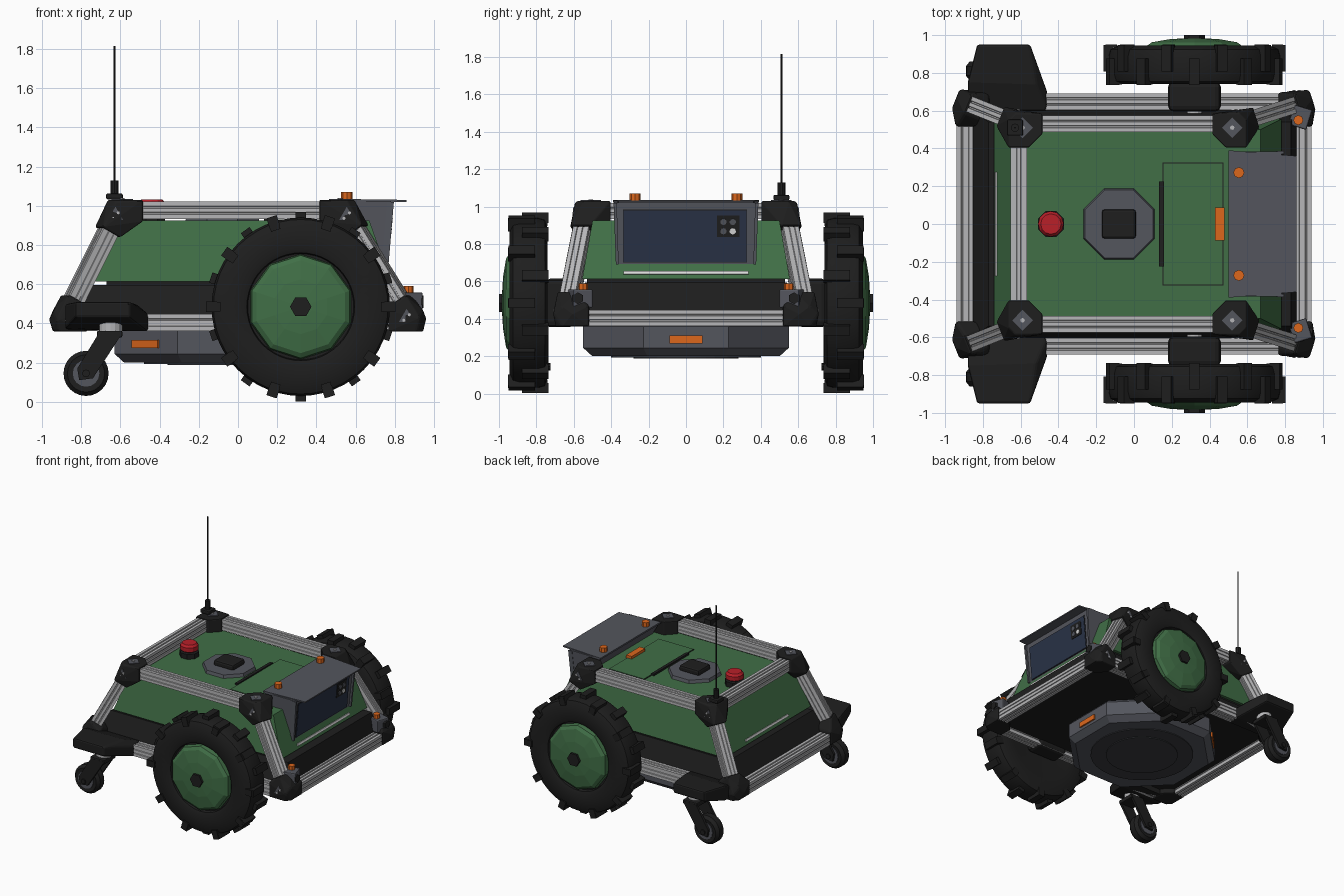
import bpy, bmesh, math
from mathutils import Vector, Matrix

if "Cube" in bpy.data.objects:
    bpy.data.objects.remove(bpy.data.objects["Cube"])


def material(name, rgb):
    m = bpy.data.materials.new(name)
    m.diffuse_color = (*rgb, 1)
    m.use_nodes = True
    m.node_tree.nodes["Principled BSDF"].inputs["Base Color"].default_value = m.diffuse_color
    return m


GREEN = material("green", (0.052, 0.158, 0.062))
BLACK = material("black", (0.013, 0.013, 0.013))
ALU = material("aluminium", (0.47, 0.47, 0.48))
GREY = material("grey", (0.088, 0.092, 0.11))
DARK = material("dark_grey", (0.042, 0.044, 0.05))
NAVY = material("navy", (0.022, 0.032, 0.062))
ORANGE = material("orange", (0.72, 0.135, 0.012))
RED = material("red", (0.48, 0.014, 0.022))
WHITE = material("white", (0.7, 0.7, 0.7))


def finish(name, bm, mat, smooth=False, bevel=0):
    bmesh.ops.recalc_face_normals(bm, faces=bm.faces)
    me = bpy.data.meshes.new(name)
    bm.to_mesh(me)
    bm.free()
    me.materials.append(mat)
    ob = bpy.data.objects.new(name, me)
    bpy.context.collection.objects.link(ob)
    if bevel:
        mod = ob.modifiers.new("bevel", 'BEVEL')
        mod.width, mod.segments, mod.limit_method = bevel, 2, 'ANGLE'
    if smooth:
        bpy.context.view_layer.objects.active = ob
        ob.select_set(True)
        bpy.ops.object.shade_smooth_by_angle(angle=math.radians(35))
        ob.select_set(False)
    return ob


def hull(name, pts, mat, bevel=0):
    bm = bmesh.new()
    for p in pts:
        bm.verts.new(p)
    r = bmesh.ops.convex_hull(bm, input=bm.verts)
    junk = [g for g in r["geom_interior"] + r["geom_unused"] if isinstance(g, bmesh.types.BMVert)]
    bmesh.ops.delete(bm, geom=list(set(junk)), context='VERTS')
    bmesh.ops.dissolve_limit(bm, angle_limit=0.02, verts=bm.verts, edges=bm.edges)
    return finish(name, bm, mat, bevel=bevel)


def box(name, c, size, mat, turn=0, bevel=0, lean=0):
    bm = bmesh.new()
    bmesh.ops.create_cube(bm, size=1, matrix=Matrix.Translation(c) @ Matrix.Rotation(turn, 4, 'Z')
                          @ Matrix.Rotation(lean, 4, 'Y') @ Matrix.Diagonal((*size, 1)))
    return finish(name, bm, mat, bevel=bevel)


def cyl(name, a, b, r, mat, n=16, r2=None, turn=0, smooth=False):
    a, b = Vector(a), Vector(b)
    bm = bmesh.new()
    q = (b - a).to_track_quat('Z', 'Y').to_matrix().to_4x4()
    bmesh.ops.create_cone(bm, cap_ends=True, segments=n, radius1=r, radius2=r if r2 is None else r2,
                          depth=(b - a).length,
                          matrix=Matrix.Translation((a + b) / 2) @ q @ Matrix.Rotation(turn, 4, 'Z'))
    return finish(name, bm, mat, smooth)


def bar(name, a, b, w=0.087):
    """Square extrusion with two shallow slots along each side."""
    a, b = Vector(a), Vector(b)
    h, d = w / 2, 0.006
    side = [(-h, 0), (-.48 * h, 0), (-.43 * h, d), (-.27 * h, d), (-.22 * h, 0),
            (.22 * h, 0), (.27 * h, d), (.43 * h, d), (.48 * h, 0)]
    q = (b - a).to_track_quat('Z', 'Y')
    bm = bmesh.new()
    vs = []
    for k in range(4):
        for t, dep in side:
            p = Matrix.Rotation(k * math.pi / 2, 3, 'Z') @ Vector((t, dep - h, 0))
            vs.append(bm.verts.new(a + q @ p))
    f = bm.faces.new(vs)
    ext = bmesh.ops.extrude_face_region(bm, geom=[f])
    bmesh.ops.translate(bm, vec=b - a, verts=[v for v in ext["geom"] if isinstance(v, bmesh.types.BMVert)])
    return finish(name, bm, ALU)


def joint(name, c, dirs, h=0.054, length=0.125):
    """Corner block: hull around the ends of the meeting bars."""
    c, pts = Vector(c), []
    for d in dirs:
        d = Vector(d).normalized()
        q = d.to_track_quat('Z', 'Y')
        for t in (-0.02, length):
            pts += [c + d * t + q @ Vector((i * h, j * h, 0)) for i in (-1, 1) for j in (-1, 1)]
    hull(name, pts, BLACK, bevel=0.016)


def lathe(name, prof, y, s, x, z, mat, n, smooth=False, turn=0):
    """Spin (radius, depth) points about a sideways axle."""
    bm = bmesh.new()
    rings = [[bm.verts.new((x + r * math.cos(turn + 2 * math.pi * i / n), s * (y + d),
                            z + r * math.sin(turn + 2 * math.pi * i / n))) for i in range(n)] for r, d in prof]
    for p, q in zip(rings, rings[1:]):
        for i in range(n):
            bm.faces.new((p[i], p[(i + 1) % n], q[(i + 1) % n], q[i]))
    bm.faces.new(rings[0])
    bm.faces.new(rings[-1])
    return finish(name, bm, mat, smooth)


def frustum(x0, x1, y, z):
    return [(x, s * y, z) for x in (x0, x1) for s in (-1, 1)]


# Body shell, chassis and neck between them
hull("body_shell", frustum(-.74, .78, .555, .613) + frustum(-.62, .67, .50, .925), GREEN)
hull("chassis", frustum(-.87, .87, .61, .40) + frustum(-.77, .83, .54, .595), BLACK)
box("chassis_neck", (0.03, 0, .605), (1.4, 1.06, .03), BLACK)

# Mowing deck: regular octagon with sloped lower rim
MX, R8 = -.08, .55 / math.cos(math.pi / 8)
octo = [(R8 * math.cos(a), R8 * math.sin(a)) for a in (math.pi / 8 + i * math.pi / 4 for i in range(8))]
hull("mowing_deck", [(MX + x * k, y * k, z) for x, y in octo
                     for k, z in ((.95, .39), (1, .36), (1, .245), (.91, .2))], GREY)
cyl("deck_opening", (MX, 0, .194), (MX, 0, .2), .40, DARK, 32)
cyl("blade_cover", (MX, 0, .188), (MX, 0, .194), .28, DARK, 32)
box("deck_marker_front", (MX + .552, 0, .29), (.02, .175, .042), ORANGE)
for s in (-1, 1):
    box("deck_marker_side", (MX - .39, s * .39, .295), (.185, .02, .042), ORANGE, turn=s * math.pi / 4)

# Aluminium frame: cross bars
bar("lower_rear_bar", (-.895, -.58, .405), (-.895, .58, .405))
bar("lower_front_bar", (.895, -.58, .405), (.895, .58, .405))
bar("upper_rear_bar", (-.61, -.48, .977), (-.61, .48, .977))

for s in (-1, 1):
    # Side bars, posts and corner joints
    bar("lower_side_bar", (-.85, s * .648, .405), (.85, s * .648, .405))
    bar("upper_side_bar", (-.58, s * .53, .977), (.50, s * .53, .977))
    for e, xu, xl in ((-1, -.61, -.89), (1, .54, .89)):
        up, low = Vector((xu, s * .53, .975)), Vector((xl, s * .642, .412))
        bar("corner_post", up, low)
        joint("upper_joint", up, [(-e, 0, 0), (0, -s, 0), low - up])
        joint("lower_joint", low, [(-e, 0, 0), (0, -s, 0), up - low])
        cyl("joint_plate", (xu - e * .02, s * .51, 1.024), (xu - e * .02, s * .51, 1.034), .055, GREY, 4)
        cyl("joint_bolt", (xu - e * .02, s * .51, 1.03), (xu - e * .02, s * .51, 1.039), .012, ALU, 8)
        # Bolted gusset plates on the outer sides of the joints
        for gx, gy, gz in ((xu + e * .015, .603, .95), (xl - e * .03, .704, .43)):
            cyl("gusset_plate", (gx, s * (gy - .03), gz), (gx, s * gy, gz), .045, GREY, 3)
            for dx, dz in ((-.014, -.014), (.014, .014)):
                cyl("gusset_bolt", (gx + dx, s * (gy - .02), gz + dz), (gx + dx, s * (gy + .005), gz + dz),
                    .008, ALU, 8)
    # Front corner sensor and lamp
    box("sensor_bracket", (.88, s * .565, .508), (.10, .11, .10), GREY, turn=-s * .3, bevel=.008)
    cyl("corner_sensor", (.9, s * .578, .51), (.945, s * .578, .51), .032, BLACK, 6)
    cyl("corner_lamp", (.87, s * .55, .55), (.87, s * .55, .59), .026, ORANGE, 8)

    # Caster arm, bearing, fork and wheel
    hull("caster_arm", [(x, s * y, z) for x, y, z in (
        (-.88, .6, .36), (-.46, .6, .36), (-.88, .6, .45), (-.46, .6, .45), (-.46, .70, .36), (-.46, .70, .445),
        (-.88, .75, .375), (-.88, .75, .50), (-.83, .95, .43), (-.55, .95, .43), (-.83, .95, .51),
        (-.55, .95, .51), (-.52, .74, .50))], BLACK, bevel=.012)
    cyl("caster_bearing", (-.65, s * .80, .36), (-.65, s * .80, .42), .06, ALU, 16)
    box("caster_crown", (-.655, s * .81, .345), (.13, .15, .035), BLACK, bevel=.008)
    for d in (-.066, .066):
        y0, y1 = s * .81 + d - .01, s * .81 + d + .01
        hull("caster_fork", [(x, y, z) for y in (y0, y1) for x, z in (
            (-.71, .35), (-.59, .35), (-.74, .12), (-.81, .11), (-.82, .17))], BLACK)
    lathe("caster_tyre", [(.065, -.045), (.095, -.05), (.115, -.025), (.115, .025), (.095, .05), (.065, .045)],
          .81, s, -.775, .145, BLACK, 24, True)
    cyl("caster_hub", (-.775, s * .81 - .052, .145), (-.775, s * .81 + .052, .145), .068, GREY, 16)
    cyl("caster_axle", (-.775, s * .81 - .085, .145), (-.775, s * .81 + .085, .145), .02, BLACK, 8)

    # Drive motor and wheel
    W = (.32, .485)
    box("motor_housing", (W[0], s * .675, W[1]), (.28, .16, .26), BLACK, bevel=.03)
    cyl("motor_shaft_cap", (W[0], s * .585, W[1]), (W[0], s * .60, W[1]), .04, ALU, 12)
    lathe("drive_tyre", [(.22, -.09), (.30, -.10), (.40, -.10), (.445, -.085), (.455, -.05), (.455, .05),
                         (.445, .085), (.40, .105), (.30, .105), (.275, .095), (.27, .07)],
          .84, s, *W, BLACK, 48, True)
    bm = bmesh.new()
    for i in range(20):
        a = math.pi / 2 + i * math.pi / 10
        off = s * (.038 if i % 2 else -.034)
        rot = Matrix.Translation((W[0], s * .84, W[1])) @ Matrix.Rotation(a, 4, 'Y')
        bmesh.ops.create_cube(bm, size=1, matrix=rot @ Matrix.Translation((.455, off, 0))
                              @ Matrix.Diagonal((.055, .14, .055, 1)))
        bmesh.ops.create_cube(bm, size=1, matrix=rot @ Matrix.Translation((.44, off * 2.7, 0))
                              @ Matrix.Diagonal((.06, .018, .05, 1)))
    finish("tyre_lugs", bm, BLACK)
    lathe("wheel_cover", [(.27, .06), (.262, .105), (.237, .122), (.14, .138), (.06, .143)],
          .84, s, *W, GREEN, 10, turn=math.pi / 10)
    cyl("wheel_nut", (W[0], s * .96, W[1]), (W[0], s * 1.0, W[1]), .055, BLACK, 6, turn=math.pi / 6)

# Light strips lying on both end slopes
box("front_light_strip", (.771, 0, .645), (.016, .67, .018), WHITE, lean=-math.atan2(.11, .312))
box("rear_light_strip", (-.729, 0, .645), (.016, .55, .018), WHITE, lean=math.atan2(.12, .312))

# Emergency button
cyl("button_collar", (-.44, 0, .92), (-.44, 0, .965), .074, BLACK, 8, turn=math.pi / 8)
cyl("button_stem", (-.44, 0, .96), (-.44, 0, .99), .045, BLACK, 8)
cyl("button_cap", (-.44, 0, .98), (-.44, 0, 1.015), .068, RED, 12)
cyl("button_dome", (-.44, 0, 1.015), (-.44, 0, 1.033), .068, RED, 12, r2=.054)

# Receiver, slot, hatch and status bar on top
cyl("receiver_plate", (-.08, 0, .92), (-.08, 0, .95), .205, GREY, 8, r2=.195, turn=math.pi / 8)
box("receiver", (-.08, 0, .965), (.18, .155, .05), BLACK, bevel=.015)
box("top_slot", (.145, 0, .93), (.025, .45, .02), BLACK)
box("hatch_seam", (.313, 0, .926), (.322, .65, .004), BLACK)
box("hatch", (.313, 0, .927), (.312, .64, .007), GREEN)
box("status_bar", (.455, 0, .937), (.05, .175, .03), ORANGE)

# Display housing, visor and screen
X0, LEAN = .752, .085
hull("display_housing", frustum(.51, X0 + .335 * LEAN, .385, 1.025) + frustum(.70, X0, .37, .69), GREY)
hull("visor", frustum(.50, .50, .39, 1.035) + frustum(.50, .50, .39, 1.022)
     + frustum(.86, .86, .36, 1.03) + frustum(.86, .86, .36, 1.02), GREY)


def face_x(z):
    return X0 + (z - .69) * LEAN


def face_plate(name, y0, y1, z0, z1, lift, mat):
    hull(name, [(face_x(z) + d, y, z) for d in (lift - .006, lift)
                for y in (y0, y1) for z in (z0, z1)], mat)


face_plate("screen_border", -.337, .327, .700, .984, .004, BLACK)
face_plate("screen", -.333, .323, .704, .98, .007, NAVY)
face_plate("keypad", .165, .285, .838, .953, .011, BLACK)
for i, y in enumerate((.2, .25)):
    for j, z in enumerate((.87, .92)):
        x = face_x(z)
        cyl("key", (x, y, z), (x + .016, y, z - .002), .017, WHITE if (i, j) == (1, 0) else GREY, 10)
for s in (-1, 1):
    hull("display_cheek", [(face_x(z) + d, s * y, z) for z, y in ((.69, .36), (.69, .375), (1.02, .37), (1.02, .387))
                           for d in (-.02, .015)], GREY)
    cyl("visor_lamp", (.555, s * .272, 1.03), (.555, s * .272, 1.07), .029, ORANGE, 8)

# Antenna
box("antenna_base", (-.63, .51, 1.048), (.085, .085, .03), BLACK, bevel=.008)
cyl("antenna_socket", (-.63, .51, 1.05), (-.63, .51, 1.13), .022, BLACK, 10)
cyl("antenna_mast", (-.63, .51, 1.12), (-.63, .51, 1.815), .005, BLACK, 8)
